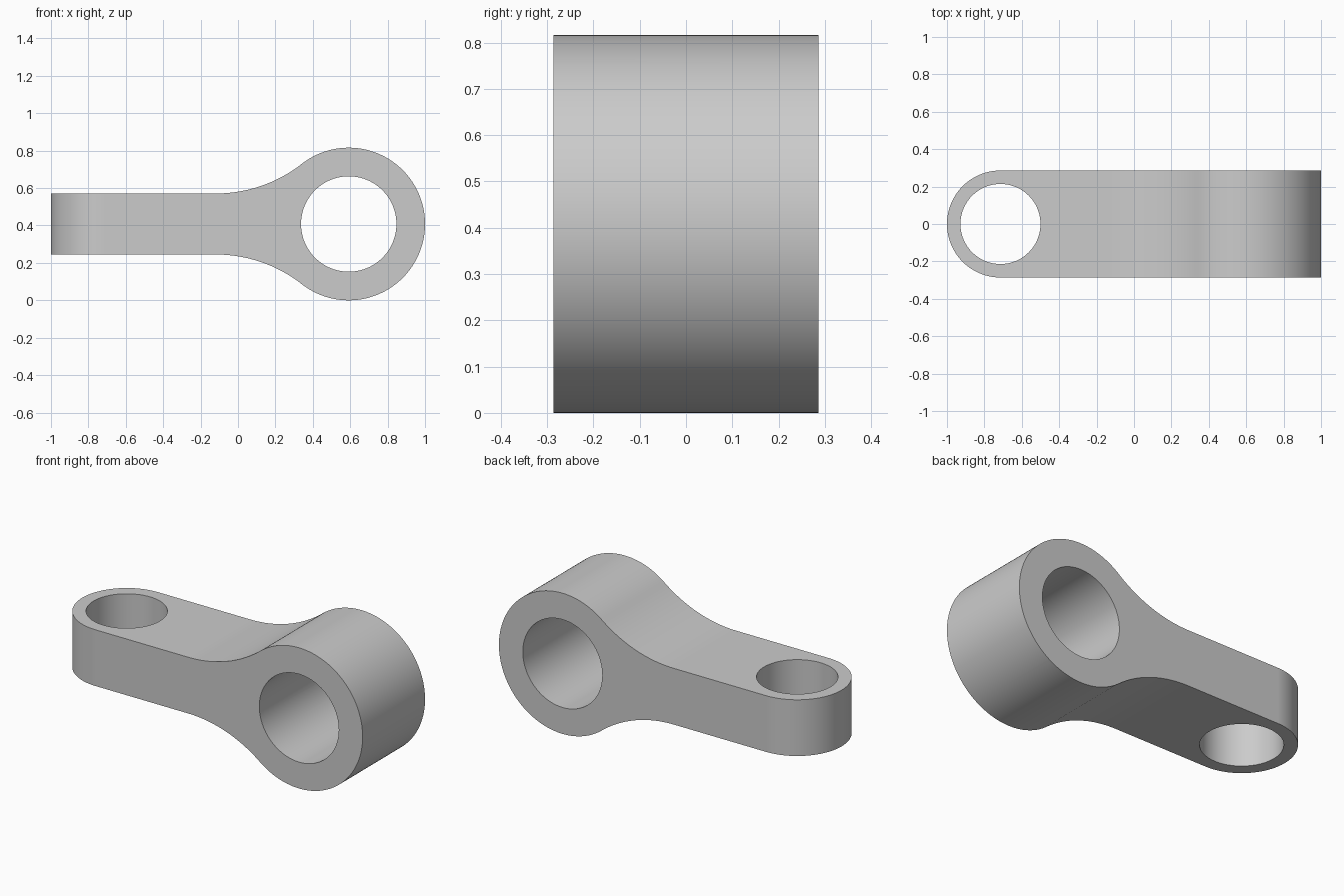
import bpy, bmesh, math
from mathutils import Vector

cube = bpy.data.objects.get("Cube")
if cube:
    bpy.data.objects.remove(cube, do_unlink=True)

# Main dimensions
MID = 0.408                             # height of the centre line
RING_X, RING_R, BORE_R = 0.592, 0.408, 0.255
EYE_X, EYE_R, EYE_BORE = -0.714, 0.286, 0.214
ARM_H = 0.163                           # half height of the arm
FILLET_X, FILLET_R = -0.12, 0.75


def arc(cx, cy, r, a0, a1, n):
    return [(cx + r * math.cos(a0 + (a1 - a0) * i / n),
             cy + r * math.sin(a0 + (a1 - a0) * i / n)) for i in range(n + 1)]


def prism(name, points, axis, half):
    """Extrude a closed outline both ways along y or z."""
    def place(p, d):
        return Vector((p[0], d, MID + p[1])) if axis == "Y" else Vector((p[0], p[1], MID + d))
    bm = bmesh.new()
    face = bm.faces.new([bm.verts.new(place(p, -half)) for p in points])
    ext = bmesh.ops.extrude_face_region(bm, geom=[face])
    moved = [v for v in ext["geom"] if isinstance(v, bmesh.types.BMVert)]
    shift = (0, 2 * half, 0) if axis == "Y" else (0, 0, 2 * half)
    bmesh.ops.translate(bm, verts=moved, vec=shift)
    bmesh.ops.recalc_face_normals(bm, faces=bm.faces)
    mesh = bpy.data.meshes.new(name)
    bm.to_mesh(mesh)
    bm.free()
    obj = bpy.data.objects.new(name, mesh)
    bpy.context.collection.objects.link(obj)
    return obj


# Side outline: ring, tangent fillets, straight arm
fillet_z = ARM_H + FILLET_R
tangent = math.atan2(fillet_z, FILLET_X - RING_X)
upper = arc(RING_X, 0, RING_R, 0, tangent, 48)
upper += arc(FILLET_X, fillet_z, FILLET_R, tangent - math.pi, -math.pi / 2, 24)[1:]
upper.append((-1.1, ARM_H))
lower = [(x, -z) for x, z in reversed(upper[1:])]
link = prism("link_body", upper + lower, "Y", EYE_R)

# Cutters: rounded end in plan, and the two crossing bores
plan = arc(EYE_X, 0, EYE_R, math.pi / 2, 1.5 * math.pi, 48)
plan = [(x, y * 1.0) for x, y in plan] + [(1.2, -EYE_R), (1.2, EYE_R)]
end_outline = prism("end_outline", plan, "Z", 0.6)
ring_bore = prism("ring_bore", arc(RING_X, 0, BORE_R, 0, math.tau, 96)[:-1], "Y", 0.5)
eye_bore = prism("eye_bore", arc(EYE_X, 0, EYE_BORE, 0, math.tau, 96)[:-1], "Z", 0.5)

bpy.context.view_layer.objects.active = link
link.select_set(True)
for cutter, operation in ((end_outline, "INTERSECT"), (ring_bore, "DIFFERENCE"),
                          (eye_bore, "DIFFERENCE")):
    cutter.hide_render = True
    mod = link.modifiers.new(cutter.name, "BOOLEAN")
    mod.operation, mod.object, mod.solver = operation, cutter, "EXACT"
    bpy.ops.object.modifier_apply(modifier=mod.name)
    bpy.data.objects.remove(cutter, do_unlink=True)

# Smooth curves with crisp rims
bpy.ops.object.shade_smooth_by_angle(angle=math.radians(30))
weighted = link.modifiers.new("weighted_normals", "WEIGHTED_NORMAL")
weighted.keep_sharp = True

# Plain grey finish
grey = bpy.data.materials.new("plain_grey")
grey.use_nodes = True
colour = (0.6, 0.6, 0.6, 1)
grey.diffuse_color = colour
grey.node_tree.nodes["Principled BSDF"].inputs["Base Color"].default_value = colour
link.data.materials.clear()
link.data.materials.append(grey)
